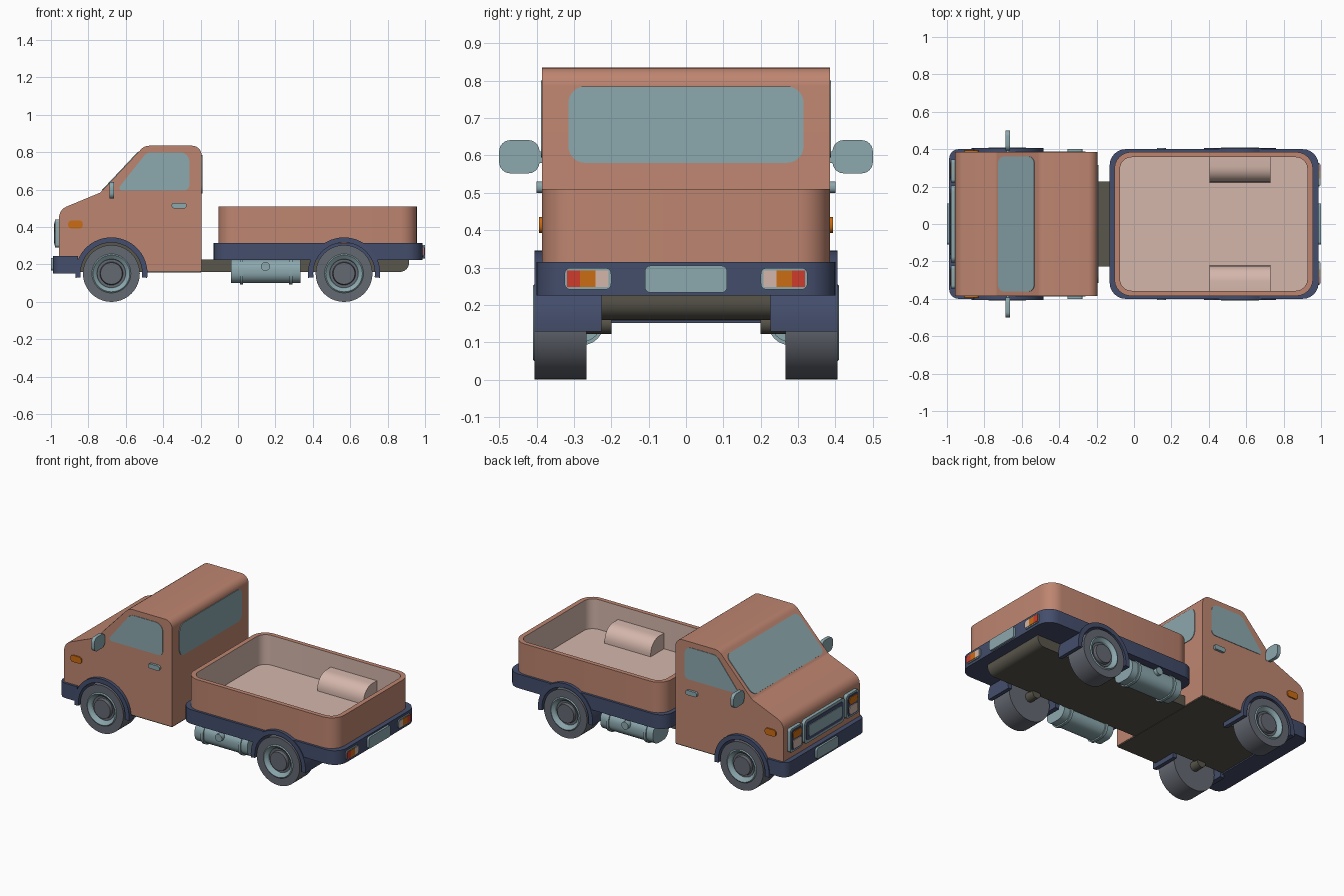
import bpy, bmesh, math
from mathutils import Vector, Matrix

if "Cube" in bpy.data.objects:
    bpy.data.objects.remove(bpy.data.objects["Cube"])


def mat(name, r, g, b):
    m = bpy.data.materials.new(name)
    m.diffuse_color = (r, g, b, 1)
    m.use_nodes = True
    m.node_tree.nodes["Principled BSDF"].inputs["Base Color"].default_value = m.diffuse_color
    return m


BROWN = mat("clay_paint", .515, .235, .162)
TEAL = mat("pale_teal", .262, .392, .423)
BLUE = mat("navy_trim", .058, .076, .15)
GREY = mat("tyre_grey", .127, .138, .165)
OLIVE = mat("dark_chassis", .102, .093, .072)
LIGHT = mat("light_lining", .66, .47, .41)
RED = mat("red_lens", .62, .045, .025)
ORANGE = mat("orange_lens", .60, .15, .006)


def outline(pts, n=6):
    """Polygon from (u, v, corner radius) points."""
    out = []
    for i, (u, v, r) in enumerate(pts):
        p = Vector((u, v))
        if r == 0:
            out.append(p)
            continue
        d1 = (Vector(pts[i - 1][:2]) - p).normalized()
        d2 = (Vector(pts[(i + 1) % len(pts)][:2]) - p).normalized()
        ang = d1.angle(d2)
        t, th = r / math.tan(ang / 2), math.pi - ang
        c = p + (d1 + d2).normalized() * r / math.sin(ang / 2)
        va, vb = p + d1 * t - c, p + d2 * t - c
        for k in range(n + 1):
            f = k / n
            out.append(c + (va * math.sin((1 - f) * th) + vb * math.sin(f * th)) / math.sin(th))
    return out


def rect(u0, u1, v0, v1, r=0):
    return outline([(u0, v0, r), (u1, v0, r), (u1, v1, r), (u0, v1, r)])


def circle(u, v, r, n=40):
    return [Vector((u + r * math.cos(2 * math.pi * i / n), v + r * math.sin(2 * math.pi * i / n))) for i in range(n)]


def finish(name, bm, mats):
    bmesh.ops.recalc_face_normals(bm, faces=bm.faces[:])
    me = bpy.data.meshes.new(name)
    bm.to_mesh(me)
    bm.free()
    for m in mats:
        me.materials.append(m)
    ob = bpy.data.objects.new(name, me)
    bpy.context.collection.objects.link(ob)
    return ob


def prism(name, pts, axis, a, b, m):
    """Extrude a 2D outline along an axis from a to b."""
    put = {'x': lambda p, t: (t, p[0], p[1]), 'y': lambda p, t: (p[0], t, p[1]),
           'z': lambda p, t: (p[0], p[1], t)}[axis]
    bm = bmesh.new()
    A = [bm.verts.new(put(p, a)) for p in pts]
    B = [bm.verts.new(put(p, b)) for p in pts]
    bm.faces.new(A)
    bm.faces.new(B[::-1])
    for i in range(len(A)):
        j = (i + 1) % len(A)
        bm.faces.new((A[i], B[i], B[j], A[j]))
    return finish(name, bm, [m])


WHEEL_X, WZ = (-.677, .567), .152
SIDES = (("right", -1), ("left", 1))

# Cab: side profile with the wheel arch cut into it
arc = []
for i in range(25):
    t = math.radians(176 - i * 172 / 24)
    arc.append((WHEEL_X[0] + .19 * math.cos(t), WZ + .19 * math.sin(t), 0))
cab = [(-.195, .165, 0), (-.195, .835, .05), (-.5, .835, .06), (-.735, .585, .03),
       (-.957, .493, .065), (-.957, .165, 0)] + arc
prism("cab", outline(cab), 'y', -.385, .385, BROWN)
prism("cab_floor", rect(-.485, -.197, -.383, .383), 'z', .158, .166, OLIVE)
prism("cab_wheel_housing", rect(-.87, -.48, .16, .34), 'y', -.226, .226, OLIVE)

# Windows
prism("rear_window", rect(-.315, .315, .58, .785, .045), 'x', -.197, -.191, TEAL)
shield = prism("windscreen", rect(-.36, .36, -.141, .141, .04), 'x', -.004, .004, TEAL)
slope = math.atan2(.25, .235)
shield.data.transform(Matrix.Translation((-.6275, 0, .699)) @ Matrix.Rotation(math.pi / 2 - slope, 4, 'Y'))
side_window = outline([(-.65, .595, .015), (-.26, .595, .03), (-.26, .80, .05), (-.487, .80, .05)])

# Chassis
prism("chassis", outline([(-.86, .16, 0), (.915, .16, .05), (.915, .227, 0), (-.86, .227, 0)]),
      'y', -.226, .226, OLIVE)

# Front bumper, plate and grille
prism("front_bumper", outline([(-.988, -.4, .05), (-.855, -.4, 0), (-.855, .4, 0), (-.988, .4, .05)]),
      'z', .152, .246, BLUE)
prism("front_plate", rect(-.11, .11, .168, .236, .015), 'x', -1, -.985, TEAL)
for name, w, h, depth, m in (("grille_frame", .205, .075, .978, TEAL), ("grille_recess", .188, .058, .981, BLUE),
                             ("grille_panel", .165, .036, .985, TEAL)):
    prism(name, rect(-w, w, .366 - h, .366 + h, h * .4), 'x', -depth, -.95, m)

# Load bed base, with wheel cutouts
base = prism("bed_base", rect(-.13, .987, -.4, .4, .085), 'z', .225, .315, BLUE)
for side, s in SIDES:
    cutter = prism("wheel_cutter", circle(WHEEL_X[1], WZ, .17), 'y', s * .226, s * .5, BLUE)
    mod = base.modifiers.new("cut", 'BOOLEAN')
    mod.operation, mod.object, mod.solver = 'DIFFERENCE', cutter, 'EXACT'
    bpy.context.view_layer.objects.active = base
    bpy.ops.object.modifier_apply(modifier=mod.name)
    bpy.data.objects.remove(cutter)

# Load bed walls: painted outside, light lining inside
bm = bmesh.new()
o, n = rect(-.105, .957, -.385, .385, .09), rect(-.075, .927, -.357, .357, .062)
loops = [[bm.verts.new((p.x, p.y, z)) for p in ring] for ring, z in ((o, .312), (o, .51), (n, .51), (n, .32))]
for k in range(3):
    for i in range(len(o)):
        j = (i + 1) % len(o)
        f = bm.faces.new((loops[k][i], loops[k][j], loops[k + 1][j], loops[k + 1][i]))
        f.material_index = int(k == 2)
bm.faces.new(loops[3]).material_index = 1
finish("load_bed", bm, [BROWN, LIGHT])
prism("rear_plate", rect(-.11, .11, .233, .305, .015), 'x', .98, 1, TEAL)


def wheel(name, x, s):
    # lathe profile: (radius, distance from centreline)
    prof = [(0, .266), (.152, .266), (.152, .405), (.104, .405), (.098, .41), (.08, .396),
            (.076, .385), (.062, .385), (.058, .404), (0, .404)]
    bm = bmesh.new()
    N = 40
    rings = [[bm.verts.new((x + r * math.cos(2 * math.pi * i / N), s * y, WZ + r * math.sin(2 * math.pi * i / N)))
              for i in range(N if r else 1)] for r, y in prof]
    for k in range(len(prof) - 1):
        A, B = rings[k], rings[k + 1]
        for i in range(N):
            j = (i + 1) % N
            q = [A[i % len(A)], A[j % len(A)], B[j % len(B)], B[i % len(B)]]
            f = bm.faces.new(list(dict.fromkeys(q)))
            f.material_index = int(k in (3, 4, 5))
    finish(name, bm, [GREY, TEAL])


for side, s in SIDES:
    # Wheels, axles and arches
    for end, x in zip(("front", "rear"), WHEEL_X):
        wheel(f"{end}_{side}_wheel", x, s)
        prism(f"{end}_{side}_axle", circle(x, WZ, .03, 16), 'y', s * .2, s * .27, OLIVE)
        ang = [math.radians(-7 + 194 * i / 28) for i in range(29)]
        arch = [(x + r * math.cos(t), WZ + r * math.sin(t)) for r, seq in ((.193, ang), (.165, ang[::-1])) for t in seq]
        prism(f"{end}_{side}_arch", arch, 'y', s * .226, s * .406, BLUE)
    # Cab side details
    prism(f"{side}_window", side_window, 'y', s * .383, s * .388, TEAL)
    prism(f"{side}_door_handle", rect(-.355, -.275, .5, .53, .013), 'y', s * .38, s * .4, TEAL)
    prism(f"{side}_indicator", rect(-.908, -.83, .393, .435, .018), 'y', s * .38, s * .393, ORANGE)
    prism(f"{side}_mirror", rect(*sorted((s * .392, s * .5)), .552, .641, .03), 'x', -.686, -.664, TEAL)
    prism(f"{side}_mirror_arm", rect(*sorted((s * .38, s * .4)), .58, .61), 'x', -.682, -.668, TEAL)
    # Headlights
    for name, y0, y1, z0, z1, depth, m in (("frame", .222, .345, .291, .441, .978, TEAL),
                                           ("recess", .233, .334, .302, .430, .981, BLUE),
                                           ("turn_lens", .243, .324, .376, .420, .985, ORANGE),
                                           ("lamp", .243, .324, .312, .366, .985, LIGHT)):
        prism(f"{side}_headlight_{name}", rect(*sorted((s * y0, s * y1)), z0, z1, .016), 'x', -depth, -.95, m)
    # Tail lights
    prism(f"{side}_taillight_frame", rect(*sorted((s * .2, s * .325)), .241, .299, .016), 'x', .98, .993, TEAL)
    for name, y0, y1, m in (("red", .284, .319, RED), ("orange", .242, .284, ORANGE), ("clear", .207, .242, LIGHT)):
        prism(f"{side}_taillight_{name}", rect(*sorted((s * y0, s * y1)), .248, .292), 'x', .985, .996, m)
    # Fuel tank with straps and cap
    y = sorted((s * .226, s * .385))
    prism(f"{side}_tank", rect(*y, .1, .228, .055), 'x', -.037, .335, TEAL)
    for k, x in enumerate((.01, .273)):
        prism(f"{side}_tank_strap_{k + 1}", rect(y[0] - .007, y[1] + .007, .092, .232, .06), 'x', x, x + .018, TEAL)
    prism(f"{side}_tank_cap", circle(.147, .19, .024, 24), 'y', s * .37, s * .407, TEAL)
    # Wheel boxes inside the bed
    box = outline([(s * .36, .318, 0), (s * .222, .318, 0), (s * .222, .42, .085), (s * .36, .42, 0)])
    prism(f"{side}_bed_wheel_box", box, 'x', .405, .73, LIGHT)

# Smooth shading on curved parts, sharp edges kept
bpy.ops.object.select_all(action='SELECT')
bpy.context.view_layer.objects.active = base
bpy.ops.object.shade_smooth_by_angle(angle=math.radians(30))
